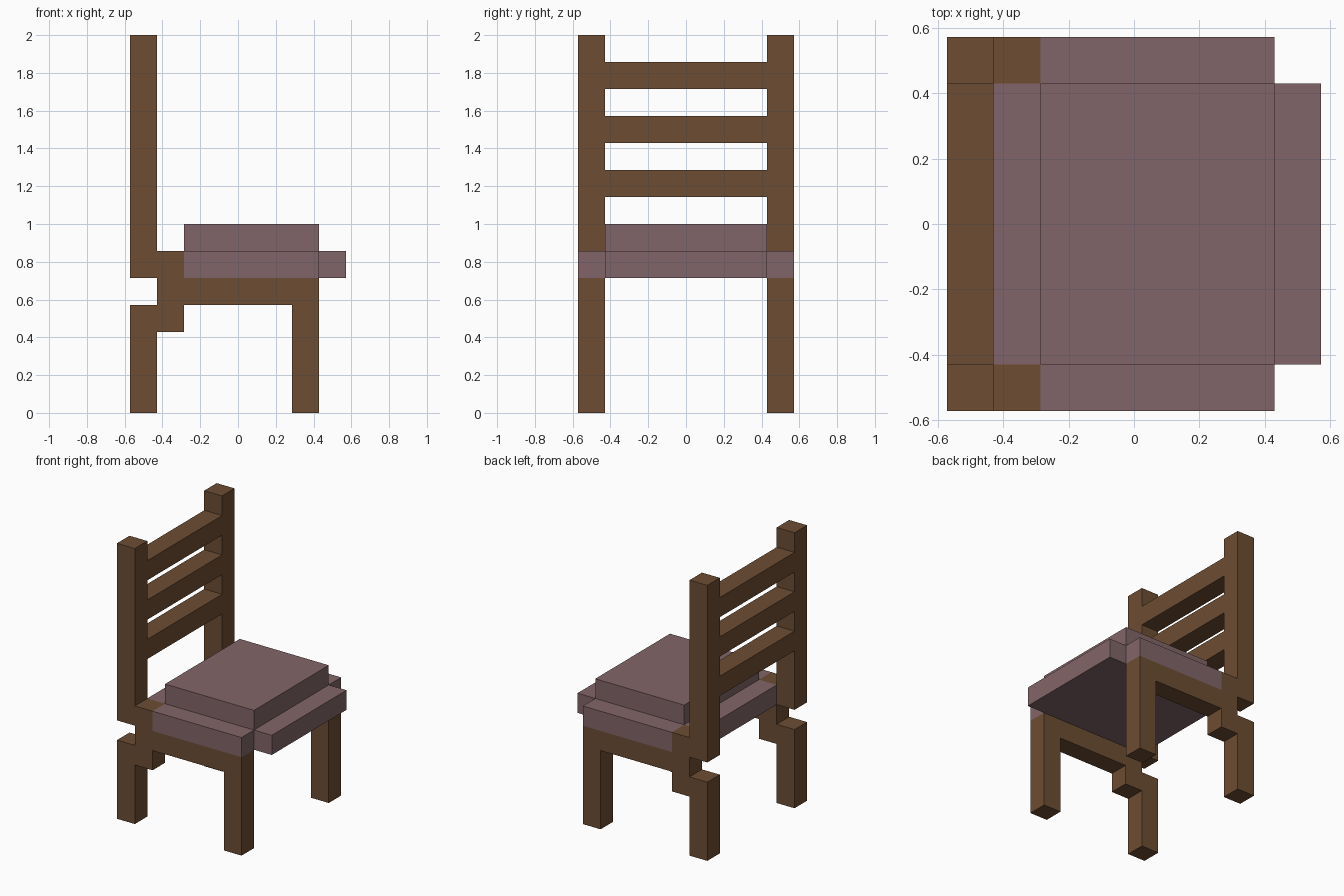
import bpy, bmesh
from mathutils import Vector

cube = bpy.data.objects.get("Cube")
if cube:
    bpy.data.objects.remove(cube, do_unlink=True)

U = 1 / 7  # grid unit: the chair is 8 x 8 x 14 units


def material(name, rgb):
    m = bpy.data.materials.new(name)
    m.use_nodes = True
    m.diffuse_color = (*rgb, 1)
    m.node_tree.nodes["Principled BSDF"].inputs["Base Color"].default_value = (*rgb, 1)
    return m


wood = material("brown wood", (0.153, 0.075, 0.033))
fabric = material("mauve fabric", (0.222, 0.130, 0.138))


def prism(name, outline, depth, mat):
    """Extrude a closed 3D outline, given in grid units, along a vector."""
    bm = bmesh.new()
    face = bm.faces.new([bm.verts.new(Vector(p) * U) for p in outline])
    ext = bmesh.ops.extrude_face_region(bm, geom=[face], use_keep_orig=True)
    moved = [v for v in ext["geom"] if isinstance(v, bmesh.types.BMVert)]
    bmesh.ops.translate(bm, verts=moved, vec=Vector(depth) * U)
    bmesh.ops.recalc_face_normals(bm, faces=bm.faces)
    mesh = bpy.data.meshes.new(name)
    bm.to_mesh(mesh)
    bm.free()
    mesh.materials.append(mat)
    obj = bpy.data.objects.new(name, mesh)
    bpy.context.collection.objects.link(obj)
    return obj


def box(name, x0, x1, y0, y1, z0, z1, mat):
    return prism(name, [(x0, y0, z0), (x1, y0, z0), (x1, y1, z0), (x0, y1, z0)],
                 (0, 0, z1 - z0), mat)


# Side frames: stepped rear leg, seat rail, front leg and back post in one profile
side = [(-4, 0), (-3, 0), (-3, 3), (-2, 3), (-2, 4), (2, 4), (2, 0), (3, 0), (3, 5),
        (-2, 5), (-2, 6), (-3, 6), (-3, 14), (-4, 14), (-4, 5), (-3, 5), (-3, 4), (-4, 4)]
for name, s in (("side_frame_near", -1), ("side_frame_far", 1)):
    prism(name, [(x, 3 * s, z) for x, z in side], (0, s, 0), wood)

# Three back slats between the posts
for i, z in enumerate((8, 10, 12)):
    box(f"back_slat_{i + 1}", -4, -3, -3, 3, z, z + 1, wood)

# Seat: plan with notched corners, and a raised pad on top
half = [(-3, -3), (-2, -3), (-2, -4), (3, -4), (3, -3), (4, -3)]
plan = half + [(x, -y) for x, y in reversed(half)]
prism("seat", [(x, y, 5) for x, y in plan], (0, 0, 1), fabric)
box("seat_pad", -2, 3, -3, 3, 6, 7, fabric)
